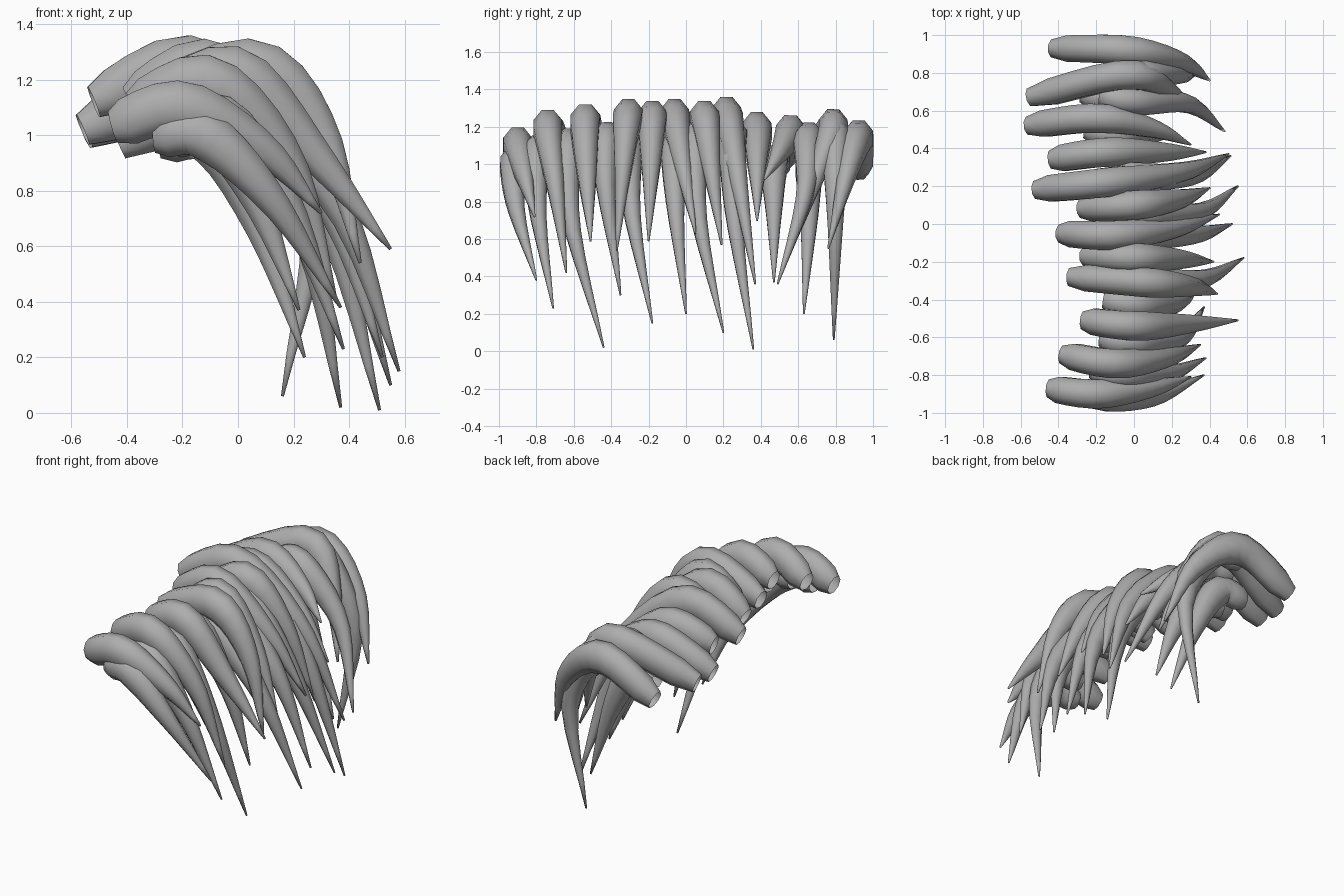
import bpy, bmesh, math
from mathutils import Vector

default_cube = bpy.data.objects.get("Cube")
if default_cube:
    bpy.data.objects.remove(default_cube, do_unlink=True)

# One plain grey for every lock
grey = bpy.data.materials.new("plain_grey")
grey.use_nodes = True
grey.diffuse_color = (.42, .42, .42, 1)
shader = next(n for n in grey.node_tree.nodes if n.type == "BSDF_PRINCIPLED")
shader.inputs["Base Color"].default_value = grey.diffuse_color
shader.inputs["Roughness"].default_value = .8

SIDES = 8
RINGS = 14


def spline_point(points, t):
    """Position along a Catmull-Rom spline through the points, t from start to end."""
    first = points[0] * 2 - points[1]
    last = points[-1] * 2 - points[-2]
    padded = [first, *points, last]
    span = min(int(t * (len(points) - 1)), len(points) - 2)
    u = t * (len(points) - 1) - span
    a, b, c, d = padded[span:span + 4]
    linear = (c - a) * u
    square = (a * 2 - b * 5 + c * 4 - d) * u ** 2
    cubic = (b * 3 - a - c * 3 + d) * u ** 3
    return b + (linear + square + cubic) / 2


def thickness(t):
    """Narrow rim at the root, full body, then a long taper to the tip."""
    if t < .08:
        return .6 + .3 * t / .08
    if t < .35:
        return .9 + .1 * (t - .08) / .27
    return 1 - .94 * ((t - .35) / .65) ** 1.2


def make_lock(name, root, crown, tip, width, depth, reach, sway, fall):
    """Sweep a tapering oval tube from the root, over the crown, down to the tip.
    Reach, sway and fall place the knee between crown and tip in x, y and z."""
    root, crown, tip = Vector(root), Vector(crown), Vector(tip)
    drop = tip - crown
    knee = crown + Vector((drop.x * reach, drop.y * sway, drop.z * fall))
    path = [root, crown, knee, tip]
    mesh = bpy.data.meshes.new(name)
    bm = bmesh.new()
    rings = []
    for i in range(RINGS):
        t = i / (RINGS - 1)
        centre = spline_point(path, t)
        ahead = spline_point(path, min(t + .01, 1))
        behind = spline_point(path, max(t - .01, 0))
        along = (ahead - behind).normalized()
        up = along.cross(Vector((0, 1, 0))).normalized()
        side = up.cross(along)
        size = thickness(t)
        ring = []
        for k in range(SIDES):
            angle = math.tau * (k + .5) / SIDES
            offset = side * math.cos(angle) * width + up * math.sin(angle) * depth
            ring.append(bm.verts.new(centre + offset * size))
        rings.append(ring)
    for near, far in zip(rings, rings[1:]):
        for k in range(SIDES):
            n = (k + 1) % SIDES
            bm.faces.new((near[k], near[n], far[n], far[k]))
    # Closed tip, open root
    bm.faces.new(rings[-1])
    bmesh.ops.recalc_face_normals(bm, faces=bm.faces)
    bm.to_mesh(mesh)
    bm.free()
    mesh.materials.append(grey)
    for face in mesh.polygons:
        face.use_smooth = True
    lock = bpy.data.objects.new(name, mesh)
    bpy.context.collection.objects.link(lock)


# Upper layer: root, crown, tip and reach of each lock, front to back
upper_locks = [
    ((-.45, -.87, 1.03), (-.2, -.9, 1.1), (.3, -.81, .72), .6),
    ((-.38, -.69, 1.1), (-.1, -.74, 1.19), (.35, -.64, .42), .64),
    ((-.27, -.51, 1.15), (0, -.54, 1.22), (.55, -.51, .59), .53),
    ((-.34, -.28, 1.13), (.06, -.31, 1.25), (.44, -.37, .54), .66),
    ((-.26, -.17, 1.1), (0, -.18, 1.24), (.42, -.2, .59), .6),
    ((-.39, -.05, 1.12), (-.1, -.06, 1.25), (.45, .05, .63), .6),
    ((-.28, .08, 1.12), (0, .1, 1.24), (.4, .19, .57), .62),
    ((-.52, .18, 1.12), (-.15, .22, 1.26), (.5, .37, .36), .64),
    ((-.44, .34, 1.1), (-.15, .38, 1.18), (.38, .38, .7), .6),
    ((-.56, .52, 1.02), (-.2, .56, 1.17), (.3, .42, .92), .6),
    ((-.55, .67, 1.01), (-.05, .79, 1.2), (.3, .59, .6), .64),
    ((-.43, .93, .97), (-.05, .92, 1.14), (.4, .76, .55), .66),
]
for number, (root, crown, tip, reach) in enumerate(upper_locks, 1):
    make_lock(f"upper_lock_{number}", root, crown, tip, .085, .105, reach, .4, 1.02 - reach)

# Lower layer: crown, tip and reach, the roots tuck in behind the crowns
lower_locks = [
    ((-.12, -.92, 1), (.37, -.8, .38), .5),
    ((-.05, -.8, 1.05), (.38, -.71, .23), .55),
    ((0, -.63, 1.08), (.37, -.44, .02), .64),
    ((.02, -.43, 1.12), (.33, -.35, .3), .64),
    ((.05, -.3, 1.1), (.58, -.18, .15), .6),
    ((.05, -.06, 1.08), (.52, 0, .2), .6),
    ((.05, .05, 1.12), (.55, .2, .1), .6),
    ((.05, .25, 1.12), (.51, .36, .01), .6),
    ((-.08, .47, 1), (.22, .47, .37), .5),
    ((0, .65, 1.12), (.48, .49, .36), .6),
    ((-.1, .66, .98), (.24, .63, .2), .5),
    ((.05, .8, 1.13), (.16, .79, .06), 2),
]
for number, (crown, tip, reach) in enumerate(lower_locks, 1):
    root = Vector(crown) + Vector((-.18, .03, -.01))
    make_lock(f"lower_lock_{number}", root, crown, tip, .08, .095, reach, .1, .38)
